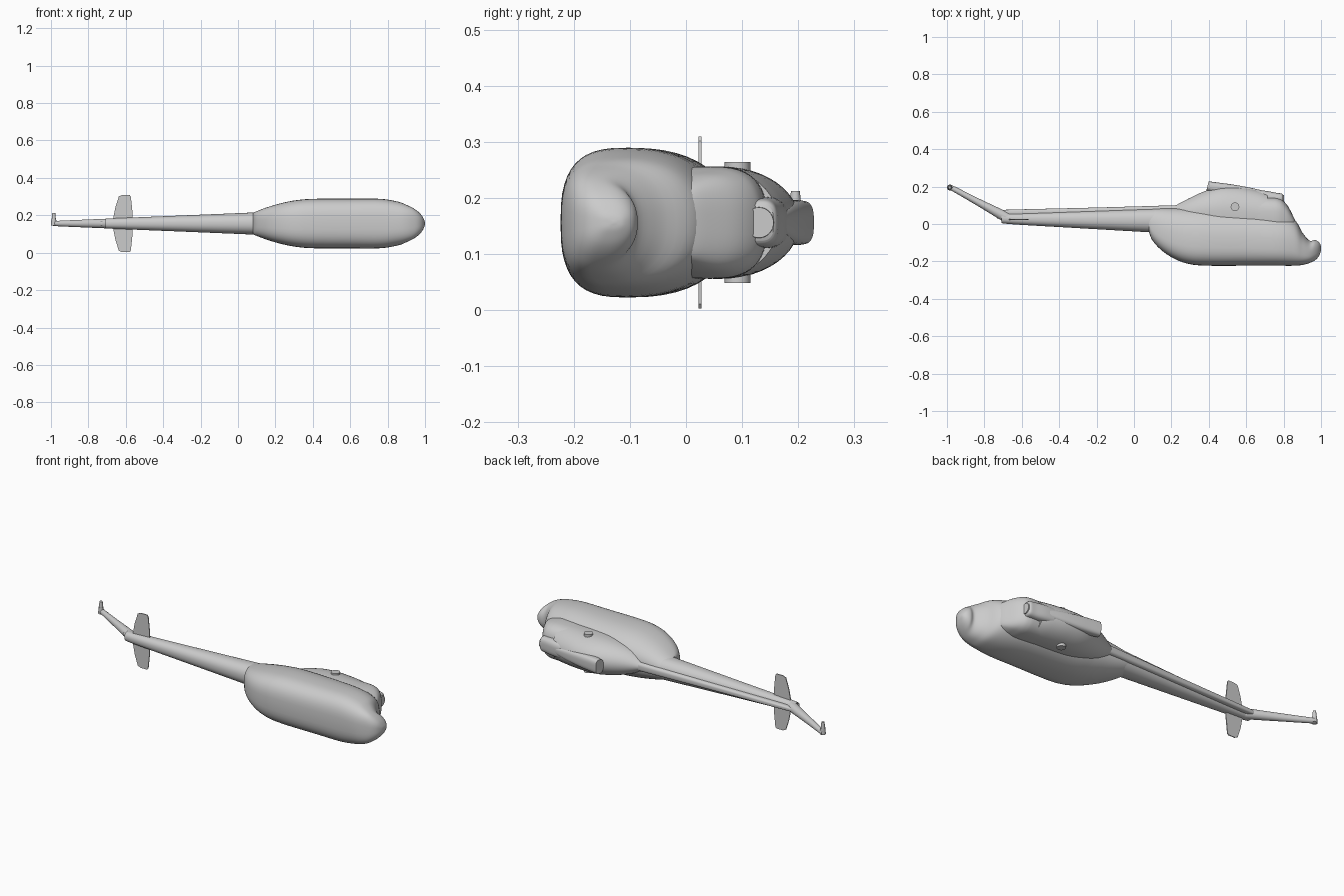
import bpy, bmesh
from math import sin, cos, pi
from mathutils import Vector

if "Cube" in bpy.data.objects:
    bpy.data.objects.remove(bpy.data.objects["Cube"])

MID = 0.156          # symmetry plane of the airframe, which lies on its side

grey = bpy.data.materials.new("plain_grey")
grey.use_nodes = True
colour = (0.6, 0.6, 0.6, 1)
grey.diffuse_color = colour
grey.node_tree.nodes["Principled BSDF"].inputs["Base Color"].default_value = colour


def finish(name, bm, smooth=True):
    bmesh.ops.recalc_face_normals(bm, faces=bm.faces)
    mesh = bpy.data.meshes.new(name)
    bm.to_mesh(mesh)
    bm.free()
    mesh.materials.append(grey)
    obj = bpy.data.objects.new(name, mesh)
    bpy.context.collection.objects.link(obj)
    if smooth:
        bpy.ops.object.select_all(action="DESELECT")
        obj.select_set(True)
        bpy.context.view_layer.objects.active = obj
        bpy.ops.object.shade_smooth_by_angle(angle=0.7)
    return obj


def spline(points, steps):
    """Smooth curve through the stations."""
    p = [Vector(q) for q in points]
    p = [p[0]] + p + [p[-1]]
    out = []
    for a, b, c, d in zip(p, p[1:], p[2:], p[3:]):
        for i in range(steps):
            t = i / steps
            out.append(b + (c - a) * t / 2 + (a * 2 - b * 5 + c * 4 - d) * t * t / 2
                       + (b * 3 - a - c * 3 + d) * t ** 3 / 2)
    return out + [p[-1]]


def loft(name, stations, low=2, high=2, waist=0.5, lean=0, steps=5, sides=48):
    """Rounded sections along x; each station is (x, bottom, top, half width)."""
    bm = bmesh.new()
    rings = []
    for x, bottom, top, half in spline(stations, steps):
        centre = bottom + (top - bottom) * waist
        ring = []
        for k in range(sides):
            c, s = cos(2 * pi * k / sides), sin(2 * pi * k / sides)
            power = 2 / (high if s > 0 else low)
            rise = abs(s) ** power * (top - centre if s > 0 else bottom - centre)
            side = abs(c) ** power * half * (1 if c > 0 else -1)
            ring.append(bm.verts.new((x + lean * rise, centre + rise, MID + side)))
        rings.append(ring)
    for a, b in zip(rings, rings[1:]):
        for k in range(sides):
            j = (k + 1) % sides
            bm.faces.new((a[k], a[j], b[j], b[k]))
    bm.faces.new(rings[0])
    bm.faces.new(rings[-1])
    return finish(name, bm)


def rod(name, x, y, z, radius, tip, length):
    """Round stub along z, starting at height z."""
    bm = bmesh.new()
    bmesh.ops.create_cone(bm, cap_ends=True, segments=32, radius1=radius,
                          radius2=tip, depth=length)
    bmesh.ops.translate(bm, verts=bm.verts, vec=(x, y, z + length / 2))
    return finish(name, bm)


# Cabin with rounded belly, sloping windscreen and bulbous nose
loft("fuselage", [
    (0.08, -0.045, 0.08, 0.058), (0.1, -0.09, 0.083, 0.066), (0.15, -0.143, 0.085, 0.085),
    (0.22, -0.188, 0.085, 0.106), (0.3, -0.215, 0.085, 0.123), (0.4, -0.223, 0.085, 0.132),
    (0.6, -0.223, 0.075, 0.133), (0.76, -0.223, 0.055, 0.132), (0.855, -0.223, 0.025, 0.117),
    (0.9, -0.219, -0.045, 0.1), (0.937, -0.209, -0.088, 0.082), (0.965, -0.196, -0.086, 0.062),
    (0.985, -0.177, -0.094, 0.04), (0.997, -0.152, -0.11, 0.016), (1, -0.132, -0.126, 0.002)],
    low=2.9, high=2.3, waist=0.42)

# Engine cowling, from the boom to the intakes
loft("engine_cowling", [
    (0.22, 0.02, 0.098, 0.03), (0.29, 0.01, 0.135, 0.062), (0.37, 0, 0.172, 0.084),
    (0.46, -0.01, 0.2, 0.097), (0.56, -0.02, 0.2, 0.1), (0.66, -0.02, 0.182, 0.1),
    (0.715, -0.02, 0.165, 0.099)], low=4, high=2, waist=0.38)

# Lower front fairing with a raked face
loft("cowling_front", [
    (0.66, -0.03, 0.146, 0.1), (0.74, -0.03, 0.143, 0.1), (0.772, -0.03, 0.138, 0.098),
    (0.797, -0.03, 0.125, 0.092), (0.825, -0.03, 0.092, 0.082), (0.853, -0.03, 0.038, 0.064),
    (0.865, -0.03, 0.01, 0.045)], low=4, high=2.8, waist=0.42)

# Central gearbox bulge between the intakes, with a round plug
loft("gearbox_bulge", [
    (0.6, 0.09, 0.186, 0.045), (0.7, 0.09, 0.178, 0.046), (0.76, 0.092, 0.167, 0.044),
    (0.788, 0.096, 0.163, 0.04), (0.797, 0.104, 0.156, 0.032)], low=3, high=3)
loft("gearbox_plug", [(0.78, 0.102, 0.158, 0.029), (0.802, 0.104, 0.156, 0.027)])

# Flattened exhaust outlet with an open end
exhaust = loft("exhaust_outlet", [
    (0.393, 0.178, 0.228, 0.039), (0.44, 0.165, 0.222, 0.04), (0.52, 0.15, 0.211, 0.038),
    (0.62, 0.14, 0.193, 0.03), (0.72, 0.13, 0.17, 0.015)], low=2.5, high=3, lean=0.25)

# Side exhaust stubs
for name, z in (("right_side_stub", 0.048), ("left_side_stub", 0.224)):
    rod(name, 0.54, 0.092, z, 0.023, 0.023, 0.04)

# Tail boom, upswept tail and drive shaft cover
loft("tail_boom", [
    (0.25, -0.053, 0.086, 0.067), (0.08, -0.044, 0.082, 0.059), (-0.3, -0.022, 0.068, 0.043),
    (-0.67, 0, 0.056, 0.028), (-0.7, 0.01, 0.066, 0.026)], low=2.2, high=2.2)
loft("upswept_tail", [
    (-0.655, 0.004, 0.05, 0.024), (-0.69, 0.009, 0.07, 0.026), (-0.84, 0.099, 0.141, 0.02),
    (-0.972, 0.176, 0.207, 0.014), (-0.99, 0.186, 0.207, 0.011), (-0.997, 0.193, 0.202, 0.004)])
loft("shaft_cover", [
    (0.28, 0.04, 0.102, 0.026), (-0.2, 0.03, 0.088, 0.019), (-0.69, 0.03, 0.076, 0.013),
    (-0.71, 0.03, 0.07, 0.01)], low=4, high=3)

# Tail rotor shaft
rod("tail_rotor_hub", -0.985, 0.195, 0.145, 0.015, 0.013, 0.035)
rod("tail_rotor_shaft", -0.985, 0.195, 0.17, 0.012, 0.008, 0.042)

# Thin horizontal stabiliser with tapered, clipped tips
bm = bmesh.new()
half_outline = [(-0.667, 0.03), (-0.655, 0.09), (-0.637, 0.145), (-0.62, 0.153),
                (-0.58, 0.153), (-0.573, 0.145), (-0.563, 0.05)]
outline = half_outline + [(x, -z) for x, z in reversed(half_outline)]
face = bm.faces.new([bm.verts.new((x, 0.0225, MID + z)) for x, z in outline])
grown = bmesh.ops.extrude_face_region(bm, geom=[face])
bmesh.ops.translate(bm, vec=(0, 0.005, 0),
                    verts=[v for v in grown["geom"] if isinstance(v, bmesh.types.BMVert)])
finish("stabiliser", bm, smooth=False)
